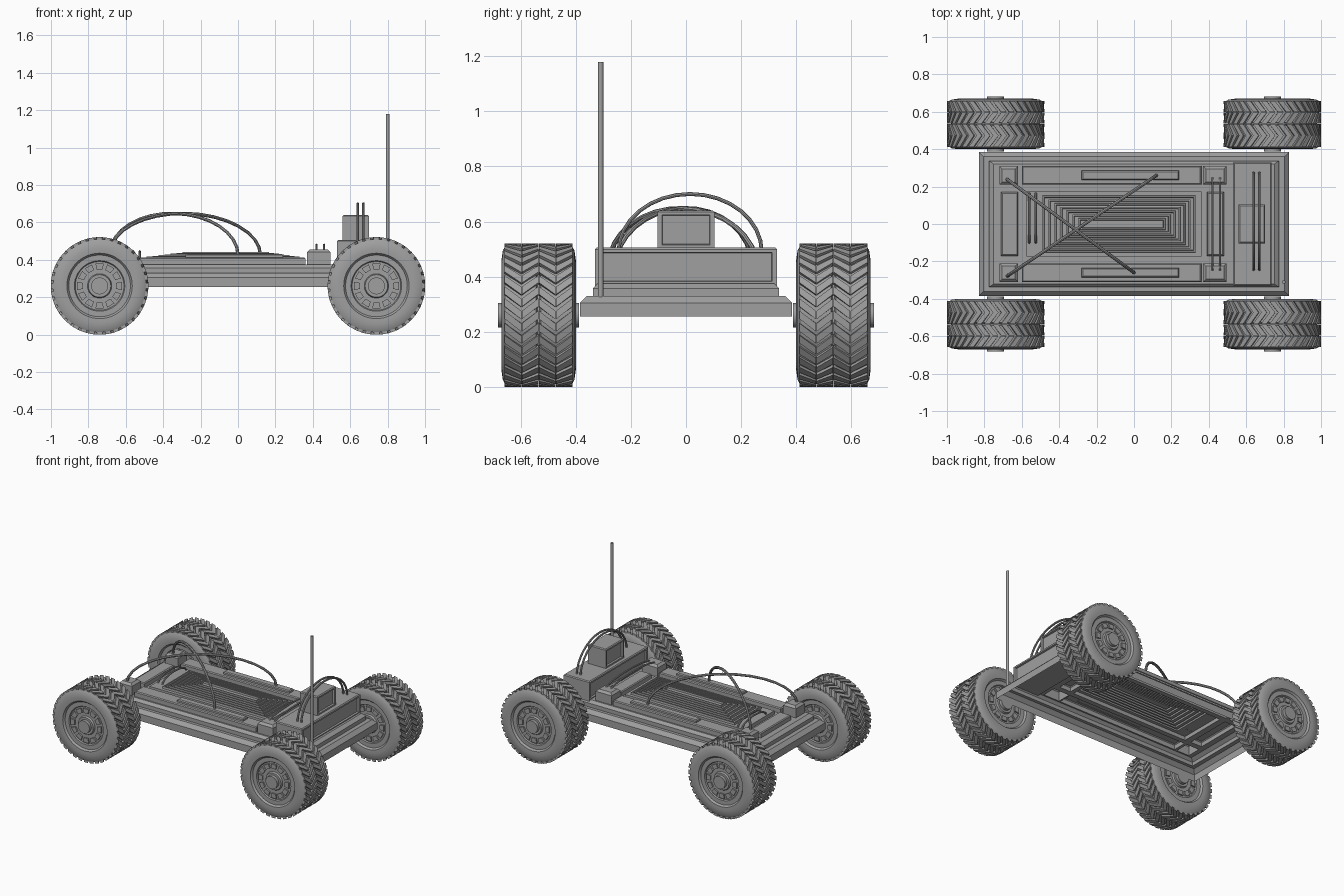
import bpy
import bmesh
from math import pi, sin, cos
from mathutils import Vector

old = bpy.data.objects.get("Cube")
if old:
    bpy.data.objects.remove(old)

GREY = (0.35, 0.35, 0.35, 1)
mat = bpy.data.materials.new("plain_grey")
mat.use_nodes = True
mat.diffuse_color = GREY
mat.node_tree.nodes["Principled BSDF"].inputs["Base Color"].default_value = GREY


def finish(name, bm, smooth=False):
    bmesh.ops.remove_doubles(bm, verts=bm.verts, dist=0.0001)
    bmesh.ops.recalc_face_normals(bm, faces=bm.faces)
    mesh = bpy.data.meshes.new(name)
    bm.to_mesh(mesh)
    bm.free()
    mesh.materials.append(mat)
    obj = bpy.data.objects.new(name, mesh)
    bpy.context.collection.objects.link(obj)
    if smooth:
        soften(obj)
    return obj


def soften(obj):
    bpy.ops.object.select_all(action='DESELECT')
    obj.select_set(True)
    bpy.context.view_layer.objects.active = obj
    bpy.ops.object.shade_smooth_by_angle(angle=0.6)


def rect_loft(bm, rings, cap=True):
    """Skin rectangular rings given as (x0, x1, y0, y1, z)."""
    prev = None
    for x0, x1, y0, y1, z in rings:
        ring = [bm.verts.new((x, y, z)) for x, y in ((x0, y0), (x1, y0), (x1, y1), (x0, y1))]
        if prev:
            for i in range(4):
                j = (i + 1) % 4
                bm.faces.new((prev[i], prev[j], ring[j], ring[i]))
        prev = ring
    if cap:
        bm.faces.new(prev)


def raised(name, x0, x1, y0, y1, z0, z1, b=0.006):
    bm = bmesh.new()
    rect_loft(bm, [(x0, x1, y0, y1, z0), (x0, x1, y0, y1, z1 - b),
                   (x0 + b, x1 - b, y0 + b, y1 - b, z1)])
    return finish(name, bm)


def panel_box(name, x0, x1, hy, z0, z1, margin):
    """Closed box with a recessed panel in both x faces."""
    bm = bmesh.new()
    bmesh.ops.create_cube(bm, size=1)
    for v in bm.verts:
        v.co = ((x0 + x1) / 2 + v.co.x * (x1 - x0), v.co.y * 2 * hy,
                (z0 + z1) / 2 + v.co.z * (z1 - z0))
    bm.normal_update()
    ends = [f for f in bm.faces if abs(f.normal.x) > 0.9]
    corners = [e for e in bm.edges if all(v.co.z > z0 + 0.01 for v in e.verts)]
    bmesh.ops.inset_individual(bm, faces=ends, thickness=margin)
    bmesh.ops.inset_individual(bm, faces=ends, thickness=0.004, depth=-0.012)
    bmesh.ops.bevel(bm, geom=[e for e in corners if e.is_valid], offset=0.006,
                    segments=1, affect='EDGES')
    return finish(name, bm)


def cable(name, p0, p1, height, radius=0.008):
    """Half-ellipse tube between two points."""
    p0, p1 = Vector(p0), Vector(p1)
    curve = bpy.data.curves.new(name, 'CURVE')
    curve.dimensions = '3D'
    curve.bevel_depth = radius
    curve.bevel_resolution = 2
    curve.use_fill_caps = True
    steps = 16
    spline = curve.splines.new('POLY')
    spline.points.add(steps)
    for i, pt in enumerate(spline.points):
        a = pi * i / steps
        co = p0.lerp(p1, (1 - cos(a)) / 2) + Vector((0, 0, height * sin(a)))
        pt.co = (*co, 1)
    curve.materials.append(mat)
    obj = bpy.data.objects.new(name, curve)
    bpy.context.collection.objects.link(obj)
    bpy.ops.object.select_all(action='DESELECT')
    obj.select_set(True)
    bpy.context.view_layer.objects.active = obj
    bpy.ops.object.convert(target='MESH')
    soften(bpy.context.view_layer.objects.active)


# Chassis: hollow bevelled frame, open underneath
DECK = 0.375
bm = bmesh.new()
rect_loft(bm, [(-x, x, -y, y, z) for x, y, z in (
    (0.83, 0.385, 0.255), (0.83, 0.385, 0.305), (0.805, 0.36, 0.33), (0.775, 0.338, 0.33),
    (0.775, 0.338, 0.357), (0.75, 0.32, DECK))], cap=False)
finish("chassis_frame", bm)

# Raised deck panels, open underneath: name, x0, x1, y0, y1, top
panels = [("rear_bar", -0.71, -0.62, -0.17, 0.17, 0.41),
          ("front_bar", 0.39, 0.48, -0.17, 0.17, 0.41)]
for side, s in (("left", 1), ("right", -1)):
    ys = sorted((s * 0.21, s * 0.31))
    panels += [("side_strip_" + side, -0.6, 0.36, *ys, 0.412),
               ("rear_pad_" + side, -0.72, -0.62, *ys, 0.455),
               ("front_pad_" + side, 0.37, 0.495, *ys, 0.455)]
    raised("strip_bar_" + side, -0.28, 0.24, *sorted((s * 0.235, s * 0.285)), 0.41, 0.43)
for name, x0, x1, y0, y1, top in panels:
    raised(name, x0, x1, y0, y1, DECK, top, 0.015 if "pad" in name else 0.006)

# Stepped central panel of nested rectangles
maze = (-0.575, 0.36, -0.175, 0.175)
rings = [(*maze, DECK), (*maze, 0.402)]
for i in range(7):
    x0, x1, hy, z = -0.49 + 0.032 * i, 0.33 - 0.027 * i, 0.152 - 0.02 * i, 0.402 + 0.004 * i
    for inset, dz in ((0, 0), (0.002, 0.014), (0.01, 0.014), (0.012, 0.002)):
        rings.append((x0 + inset, x1 - inset, -hy + inset, hy - inset, z + dz))
bm = bmesh.new()
rect_loft(bm, rings)
finish("nested_panel", bm)

# Deck sheet, left open below the raised panels
holes = [p[1:5] for p in panels] + [maze]
xs = sorted({-0.75, 0.75, *(x for h in holes for x in h[:2])})
ys = sorted({-0.32, 0.32, *(y for h in holes for y in h[2:])})
bm = bmesh.new()
for x0, x1 in zip(xs, xs[1:]):
    for y0, y1 in zip(ys, ys[1:]):
        cx, cy = (x0 + x1) / 2, (y0 + y1) / 2
        if not any(h[0] < cx < h[1] and h[2] < cy < h[3] for h in holes):
            bm.faces.new([bm.verts.new((x, y, DECK)) for x, y in
                          ((x0, y0), (x1, y0), (x1, y1), (x0, y1))])
finish("deck_sheet", bm)

# Equipment box with a smaller unit on top
panel_box("equipment_box", 0.53, 0.735, 0.33, 0.365, 0.505, 0.024)
panel_box("sensor_unit", 0.56, 0.70, 0.103, 0.50, 0.64, 0.022)

# Cables
cable("long_cable_a", (-0.68, -0.28, 0.44), (0.12, 0.26, 0.425), 0.215, 0.009)
cable("long_cable_b", (-0.68, 0.24, 0.44), (0.0, -0.26, 0.425), 0.215, 0.009)
for n, x in enumerate((0.64, 0.67)):
    cable(f"box_cable_{n}", (x, -0.245, 0.49), (x, 0.275, 0.49), 0.21, 0.007)
for n, x in enumerate((0.42, 0.46)):
    cable(f"pad_cable_{n}", (x, -0.25, 0.445), (x, 0.25, 0.445), 0.035, 0.006)
for n, x in enumerate((-0.56, -0.525)):
    cable(f"panel_cable_{n}", (x, -0.1, 0.4), (x, 0.165, 0.4), 0.045, 0.006)

# Antenna
bm = bmesh.new()
bmesh.ops.create_cone(bm, cap_ends=True, segments=12, radius1=0.01, radius2=0.01, depth=0.86)
bmesh.ops.translate(bm, verts=bm.verts, vec=(0.8, -0.31, 0.75))
finish("antenna", bm, True)


# Wheels: lathed body, chevron tread lugs and hub plates
def polar(r, a, y):
    return (r * cos(a), y, r * sin(a))


def polar_block(bm, r0, r1, a, width, y0, y1, slant=0.0):
    v = [bm.verts.new(polar(r, a + s * width / 2 + k * slant, y))
         for r in (r0, r1) for y, k in ((y0, 0), (y1, 1)) for s in (-1, 1)]
    for f in ((0, 1, 3, 2), (4, 6, 7, 5), (0, 4, 5, 1), (2, 3, 7, 6), (0, 2, 6, 4), (1, 5, 7, 3)):
        bm.faces.new([v[i] for i in f])


half = [(0, 0.147), (0.045, 0.147), (0.045, 0.125), (0.06, 0.125), (0.065, 0.112),
        (0.13, 0.112), (0.135, 0.12), (0.165, 0.12), (0.175, 0.133), (0.2, 0.135),
        (0.235, 0.13), (0.249, 0.122), (0.249, 0.009), (0.238, 0.004)]
profile = half + [(r, -y) for r, y in reversed(half)]
SEG, LUGS, ROW = 48, 36, 0.062

bm = bmesh.new()
grid = [[bm.verts.new(polar(r, 2 * pi * i / SEG, y)) for r, y in profile] for i in range(SEG)]
for i in range(SEG):
    a, b = grid[i], grid[(i + 1) % SEG]
    for j in range(len(profile) - 1):
        bm.faces.new((a[j], a[j + 1], b[j + 1], b[j]))
bmesh.ops.remove_doubles(bm, verts=bm.verts, dist=0.0001)
for row in range(4):
    y0 = -0.124 + ROW * row
    slant = 0.18 if row % 2 else -0.18
    for i in range(LUGS):
        a = 2 * pi * i / LUGS + (0 if row % 2 else 0.18)
        polar_block(bm, 0.243, 0.261, a, 0.115, y0 + 0.001, y0 + ROW - 0.001, slant)
for i in range(12):
    for y in (0.115, -0.115):
        polar_block(bm, 0.09, 0.122, 2 * pi * i / 12, 0.36, y - 0.007, y + 0.007)
wheel = finish("wheel_front_left", bm, True)
wheel.location = (0.74, 0.535, 0.26)
for name, x, y in (("wheel_front_right", 0.74, -0.535), ("wheel_rear_left", -0.74, 0.535),
                   ("wheel_rear_right", -0.74, -0.535)):
    copy = wheel.copy()
    copy.name = name
    copy.location = (x, y, 0.26)
    bpy.context.collection.objects.link(copy)
